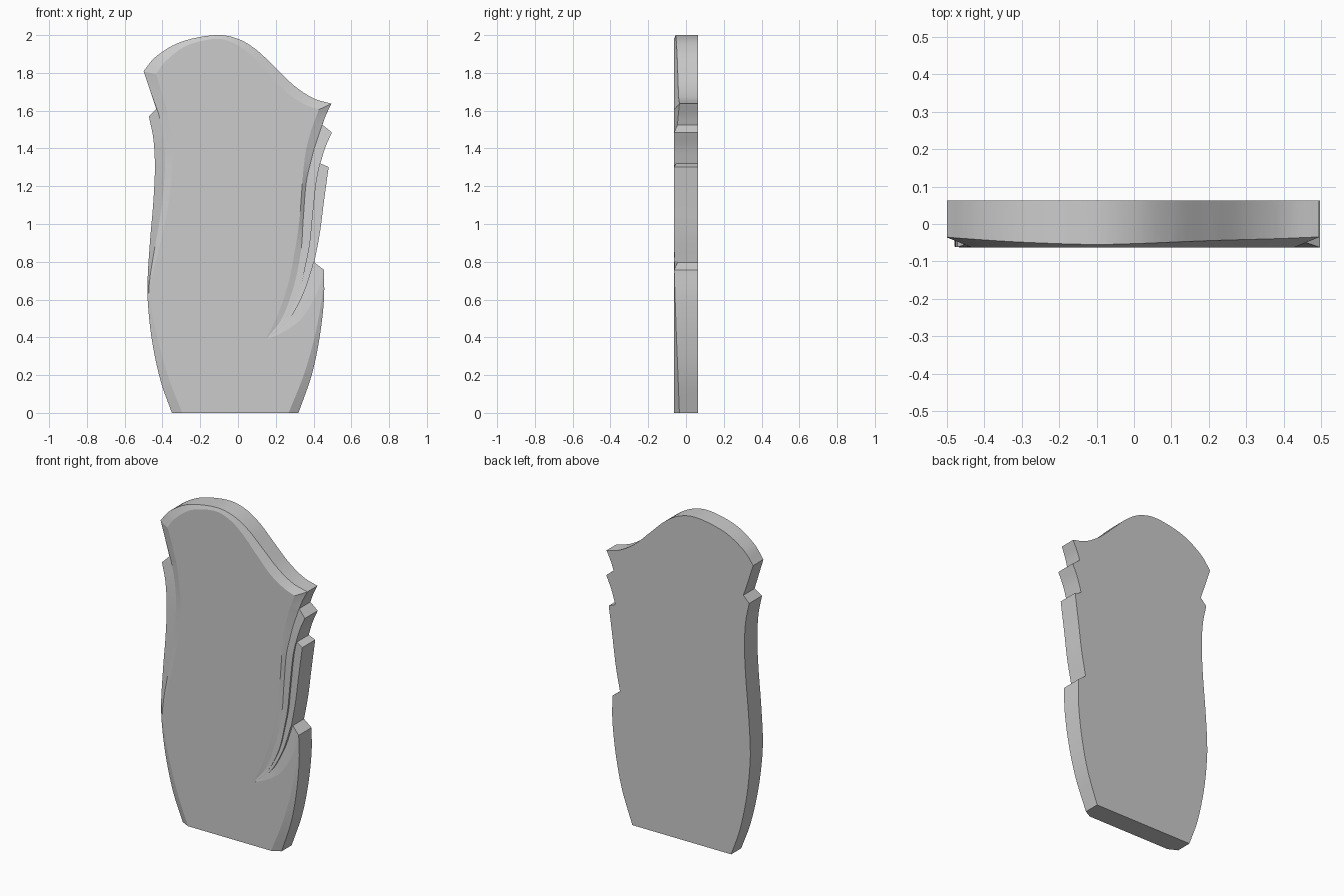
import bpy, bmesh, math

FACE = -0.0625   # front plane
BACK = 0.0625


def smooth(rows, n=6):
    """Catmull-Rom through rows of numbers of any width."""
    out = []
    for i in range(len(rows) - 1):
        p1, p2 = rows[i], rows[i + 1]
        p0 = rows[i - 1] if i else [2 * a - b for a, b in zip(p1, p2)]
        p3 = rows[i + 2] if i + 2 < len(rows) else [2 * b - a for a, b in zip(p1, p2)]
        for k in range(n):
            t = k / n
            out.append([0.5 * (2 * b + (c - a) * t + (2 * a - 5 * b + 4 * c - d) * t * t
                               + (3 * b - a - 3 * c + d) * t ** 3)
                        for a, b, c, d in zip(p0, p1, p2, p3)])
    out.append(list(rows[-1]))
    return out


def to_object(name, bm):
    bmesh.ops.recalc_face_normals(bm, faces=bm.faces)
    me = bpy.data.meshes.new(name)
    bm.to_mesh(me)
    bm.free()
    ob = bpy.data.objects.new(name, me)
    bpy.context.collection.objects.link(ob)
    return ob


def carve(body, rows):
    """Cut a groove lofted through rows (Lx, Lz, Cx, Cz, Rx, Rz, depth)."""
    bm = bmesh.new()
    rings = []
    for lx, lz, cx, cz, rx, rz, d in smooth(rows):
        d = max(d, 0.0005)
        pts = [(lx, -0.2, lz), (lx, FACE, lz), (cx, FACE + d, cz),
               (rx, FACE, rz), (rx, -0.2, rz)]
        rings.append([bm.verts.new(p) for p in pts])
    for a, b in zip(rings, rings[1:]):
        for i in range(5):
            j = (i + 1) % 5
            bm.faces.new((a[i], a[j], b[j], b[i]))
    bm.faces.new(rings[0])
    bm.faces.new(rings[-1])
    bmesh.ops.triangulate(bm, faces=bm.faces)
    cutter = to_object("cutter", bm)
    cutter.hide_render = True
    mod = body.modifiers.new("carve", 'BOOLEAN')
    mod.operation = 'DIFFERENCE'
    mod.solver = 'EXACT'
    mod.object = cutter
    bpy.context.view_layer.objects.active = body
    bpy.ops.object.modifier_apply(modifier=mod.name)
    bpy.data.objects.remove(cutter)


def groove(body, rows):
    """Groove with level sections: rows (z, left, crease, right, depth)."""
    carve(body, [(l, z, c, z, r, z, d) for z, l, c, r, d in rows])


def chamfer(body, rows):
    """Edge chamfer: rows (inner x, inner z, outer x, outer z, depth at edge)."""
    k = 1.5
    out = []
    for ix, iz, ox, oz, d in rows:
        ex, ez = ix + k * (ox - ix), iz + k * (oz - iz)
        out.append((ix, iz, ex, ez, ex + 0.2 * (ox - ix), ez + 0.2 * (oz - iz), d * k))
    carve(body, out)


# Silhouette: smooth runs joined at sharp corners
runs = [
    [(-.35, 0), (-.41, .17), (-.455, .38), (-.477, .58), (-.478, .72), (-.465, .92),
     (-.448, 1.12), (-.44, 1.3), (-.448, 1.45), (-.472, 1.57)],
    [(-.433, 1.61), (-.46, 1.69), (-.5, 1.81)],
    [(-.5, 1.81), (-.43, 1.89), (-.3, 1.965), (-.12, 2.0), (0, 1.98), (.1, 1.92),
     (.2, 1.825), (.3, 1.73), (.4, 1.665), (.495, 1.637)],
    [(.495, 1.637), (.465, 1.575), (.447, 1.525)],
    [(.497, 1.485), (.462, 1.405), (.436, 1.32)],
    [(.48, 1.302), (.455, 1.12), (.433, .95), (.404, .797)],
    [(.455, .757), (.455, .6), (.432, .4), (.39, .2), (.32, 0)],
]
outline = []
for run in runs:
    for p in smooth(run):
        if not outline or math.dist(p, outline[-1]) > 1e-4:
            outline.append(p)

# Slab
bm = bmesh.new()
face = bm.faces.new([bm.verts.new((x, BACK, z)) for x, z in outline])
ext = bmesh.ops.extrude_face_region(bm, geom=[face])
for v in ext["geom"]:
    if isinstance(v, bmesh.types.BMVert):
        v.co.y = FACE
body = to_object("carved_slab", bm)

# Chamfer along the curved top
chamfer(body, [
    (-.46, 1.755, -.53, 1.77, .029), (-.437, 1.79, -.5, 1.81, .0275),
    (-.38, 1.865, -.43, 1.89, .022), (-.27, 1.945, -.3, 1.965, .014),
    (-.12, 1.98, -.12, 2.0, .008), (-.02, 1.957, 0, 1.98, .010),
    (.07, 1.893, .1, 1.92, .014), (.165, 1.793, .2, 1.825, .018),
    (.26, 1.695, .3, 1.73, .021), (.35, 1.635, .4, 1.665, .024),
    (.43, 1.605, .495, 1.637, .0275), (.48, 1.59, .56, 1.625, .029)])

# Lower side chamfers, widening towards the base
chamfer(body, [
    (-.27, -.06, -.325, -.06, .029), (-.295, 0, -.35, 0, .0275), (-.365, .18, -.411, .17, .021),
    (-.425, .39, -.455, .38, .013), (-.463, .58, -.477, .58, .006), (-.477, .74, -.48, .74, .001)])
chamfer(body, [
    (.25, -.06, .298, -.06, .029), (.268, 0, .32, 0, .0275), (.348, .2, .39, .2, .02),
    (.405, .4, .432, .4, .012), (.443, .6, .455, .6, .005), (.453, .74, .456, .74, .001)])

# Left fold
groove(body, [
    (1.9, -.475, -.54, -.62, .029), (1.8, -.437, -.5, -.58, .0275), (1.7, -.405, -.463, -.54, .022),
    (1.61, -.38, -.43, -.485, .0175), (1.57, -.37, -.417, -.474, .016), (1.45, -.353, -.393, -.45, .014),
    (1.32, -.346, -.386, -.442, .013), (1.15, -.362, -.398, -.448, .012), (1.0, -.388, -.418, -.46, .010),
    (.85, -.423, -.445, -.474, .008), (.7, -.457, -.468, -.482, .005), (.55, -.472, -.476, -.482, .001)])

# Right folds: main fold, then two stepped leaves sweeping to the same point
groove(body, [
    (1.72, .475, .53, .62, .029), (1.637, .44, .495, .59, .0275), (1.58, .418, .467, .55, .022),
    (1.525, .398, .446, .515, .0175), (1.485, .384, .432, .497, .017), (1.4, .362, .404, .461, .016),
    (1.315, .349, .382, .435, .015), (1.21, .34, .36, .412, .014), (1.02, .325, .345, .392, .013),
    (.865, .302, .334, .376, .011), (.68, .265, .298, .336, .008), (.505, .205, .235, .265, .005),
    (.4, .153, .158, .163, .001)])
groove(body, [
    (1.36, .458, .458, .53, .010), (1.315, .434, .434, .484, .010), (1.21, .413, .413, .467, .011),
    (1.02, .393, .393, .442, .011), (.9, .381, .381, .424, .011), (.79, .36, .36, .402, .010),
    (.64, .324, .324, .35, .007), (.51, .262, .262, .28, .003), (.44, .205, .205, .212, .001)])
groove(body, [
    (.85, .432, .432, .49, .018), (.797, .402, .402, .462, .018), (.755, .389, .389, .455, .017),
    (.64, .35, .35, .42, .013), (.51, .282, .282, .345, .008), (.44, .213, .213, .26, .004),
    (.395, .155, .155, .17, .001)])

# Finish
mat = bpy.data.materials.new("plain_grey")
mat.diffuse_color = (0.6, 0.6, 0.6, 1)
body.data.materials.clear()
body.data.materials.append(mat)
for p in body.data.polygons:
    p.material_index = 0
bpy.ops.object.select_all(action='DESELECT')
body.select_set(True)
bpy.context.view_layer.objects.active = body
bpy.ops.object.shade_smooth_by_angle(angle=math.radians(8))
